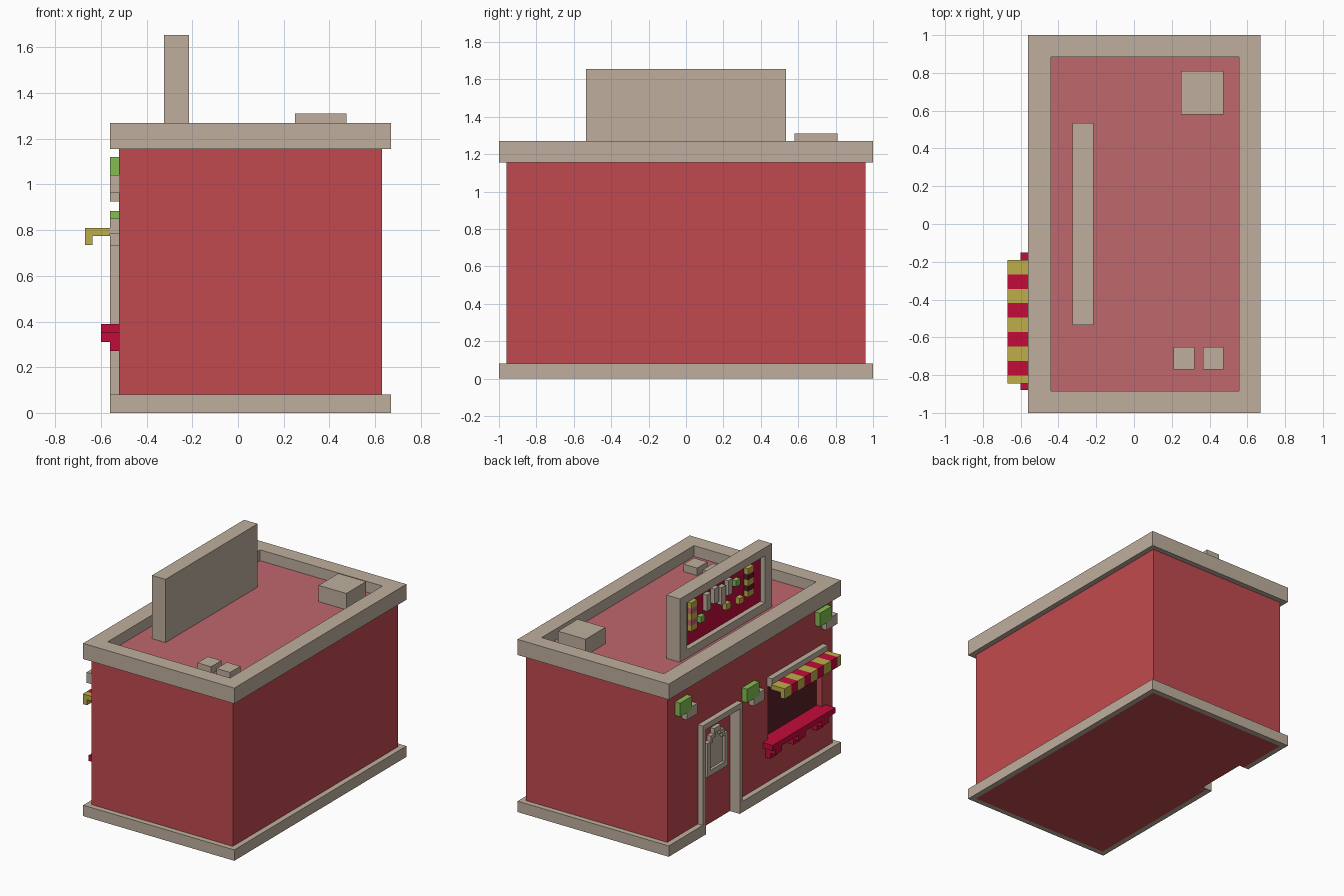
import bpy
import bmesh

cube = bpy.data.objects.get("Cube")
if cube:
    bpy.data.objects.remove(cube, do_unlink=True)


def material(name, rgb):
    """Flat material from 0-255 screen colour, stored as linear values."""
    lin = [((c / 255 + 0.055) / 1.055) ** 2.4 if c > 10 else c / 255 / 12.92 for c in rgb]
    m = bpy.data.materials.new(name)
    m.use_nodes = True
    m.diffuse_color = (*lin, 1)
    m.node_tree.nodes["Principled BSDF"].inputs["Base Color"].default_value = (*lin, 1)
    return m


STONE = material("stone", (191, 175, 158))
RED = material("wall_red", (193, 74, 78))
PINK = material("roof_pink", (191, 103, 108))
CRIMSON = material("crimson", (194, 12, 58))
YELLOW = material("mustard", (189, 174, 74))
GREEN = material("leaf_green", (132, 190, 82))
MAROON = material("dark_maroon", (88, 32, 38))

# Order of (first, second, depth) coordinates for each extrusion axis
AXES = {"x": lambda a, b, d: (d, a, b),
        "y": lambda a, b, d: (a, d, b),
        "z": lambda a, b, d: (a, b, d)}


def finish(name, bm, mat):
    bmesh.ops.recalc_face_normals(bm, faces=bm.faces)
    me = bpy.data.meshes.new(name)
    bm.to_mesh(me)
    bm.free()
    me.materials.append(mat)
    ob = bpy.data.objects.new(name, me)
    bpy.context.collection.objects.link(ob)
    return ob


def prism(name, pts, axis, d0, d1, mat):
    """Extrude a flat outline between two depths."""
    bm = bmesh.new()
    f = AXES[axis]
    lo = [bm.verts.new(f(a, b, d0)) for a, b in pts]
    hi = [bm.verts.new(f(a, b, d1)) for a, b in pts]
    bm.faces.new(lo)
    bm.faces.new(hi[::-1])
    for i in range(len(pts)):
        j = (i + 1) % len(pts)
        bm.faces.new((lo[i], lo[j], hi[j], hi[i]))
    return finish(name, bm, mat)


def rect(a0, a1, b0, b1):
    return [(a0, b0), (a1, b0), (a1, b1), (a0, b1)]


def box(name, x, y, z, mat):
    return prism(name, rect(*x, *y), "z", *z, mat)


def ring(name, outer, inner, axis, d0, d1, mat):
    """Frame between two matching outlines."""
    bm = bmesh.new()
    f = AXES[axis]
    loops = [[bm.verts.new(f(a, b, d)) for a, b in p]
             for p, d in ((outer, d0), (outer, d1), (inner, d1), (inner, d0))]
    n = len(outer)
    for k in range(4):
        p, q = loops[k], loops[(k + 1) % 4]
        for i in range(n):
            j = (i + 1) % n
            bm.faces.new((p[i], p[j], q[j], q[i]))
    return finish(name, bm, mat)


def cut(target, cutter):
    mod = target.modifiers.new("opening", "BOOLEAN")
    mod.operation = "DIFFERENCE"
    mod.solver = "EXACT"
    mod.object = cutter
    bpy.context.view_layer.objects.active = target
    bpy.ops.object.modifier_apply(modifier=mod.name)
    bpy.data.objects.remove(cutter, do_unlink=True)


# Main building with recessed doorway and window
walls = box("walls", (-0.52, 0.63), (-0.96, 0.96), (0, 1.17), RED)
cut(walls, box("door_cutter", (-0.7, -0.48), (0.17, 0.57), (-0.1, 0.77), RED))
cut(walls, box("window_cutter", (-0.7, -0.47), (-0.84, -0.21), (0.36, 0.785), RED))
box("window_pane", (-0.475, -0.468), (-0.84, -0.21), (0.36, 0.785), MAROON)

# Base course, open at the doorway
prism("base_course", [(-0.56, 0.59), (-0.56, 1), (0.67, 1), (0.67, -1), (-0.56, -1), (-0.56, 0.15),
                      (-0.52, 0.15), (-0.52, -0.96), (0.63, -0.96), (0.63, 0.96),
                      (-0.52, 0.96), (-0.52, 0.59)], "z", 0, 0.08, STONE)

# Cornice and flat roof
ring("cornice", rect(-0.56, 0.67, -1, 1), rect(-0.44, 0.555, -0.885, 0.885),
     "z", 1.155, 1.27, STONE)
box("roof", (-0.44, 0.555), (-0.885, 0.885), (1.16, 1.19), PINK)
box("roof_unit", (0.25, 0.475), (0.58, 0.81), (1.19, 1.31), STONE)
for i, x in enumerate((0.21, 0.365)):
    box(f"roof_vent_{i + 1}", (x, x + 0.11), (-0.77, -0.65), (1.19, 1.245), STONE)

# Door surround
prism("door_frame", [(0.605, 0), (0.605, 0.81), (0.145, 0.81), (0.145, 0),
                     (0.175, 0), (0.175, 0.77), (0.57, 0.77), (0.57, 0)],
      "x", -0.56, -0.48, STONE)


def stepped_arch(half, bottom, top, step):
    """Outline with two stair steps on each shoulder, centred on the door."""
    right = [(half, bottom), (half, top - 2 * step), (half - step, top - 2 * step),
             (half - step, top - step), (half - 2 * step, top - step), (half - 2 * step, top)]
    return [(0.36 + a, b) for a, b in right] + [(0.36 - a, b) for a, b in right[::-1]]


# Stepped door light
ring("door_light_frame", stepped_arch(0.12, 0.37, 0.70, 0.04),
     stepped_arch(0.085, 0.41, 0.665, 0.03), "x", -0.51, -0.48, STONE)
prism("door_light_panel", stepped_arch(0.085, 0.41, 0.665, 0.03), "x", -0.49, -0.48, STONE)

# Window head, sill and brackets
box("window_head", (-0.56, -0.51), (-0.85, -0.2), (0.785, 0.85), STONE)
box("window_sill", (-0.60, -0.47), (-0.88, -0.15), (0.35, 0.39), CRIMSON)
for i, y in enumerate((-0.22, -0.49, -0.76)):
    prism(f"sill_bracket_{i + 1}", [(-0.52, 0.27), (-0.56, 0.27), (-0.56, 0.31),
                                    (-0.60, 0.31), (-0.60, 0.35), (-0.52, 0.35)],
          "y", y - 0.04, y + 0.04, CRIMSON)

# Striped awning
awning = [(-0.56, 0.81), (-0.67, 0.81), (-0.67, 0.735), (-0.637, 0.735),
          (-0.637, 0.775), (-0.56, 0.775)]
for i in range(9):
    y = -0.19 - i * 0.0765
    prism(f"awning_stripe_{i + 1}", awning, "y", max(y - 0.0765, -0.845), y,
          CRIMSON if i % 2 else YELLOW)

# Mossy blocks on the facade: left edge, top height
for i, (y, t) in enumerate(((0.87, 1.08), (0.09, 0.885), (-0.755, 1.12))):
    box(f"moss_{i + 1}", (-0.561, -0.52), (y - 0.14, y), (t - 0.1, t), GREEN)
    box(f"facade_stone_{i + 1}", (-0.56, -0.52), (y - 0.205, y - 0.08),
        (t - 0.155, t - 0.078), STONE)

# Roof sign board with recessed panel
box("sign_back", (-0.28, -0.215), (-0.535, 0.535), (1.19, 1.655), STONE)
ring("sign_frame", rect(-0.535, 0.535, 1.19, 1.655), rect(-0.455, 0.455, 1.25, 1.595),
     "x", -0.325, -0.28, STONE)
box("sign_panel", (-0.287, -0.28), (-0.455, 0.455), (1.25, 1.595), CRIMSON)

# Banded poles on the sign
for side, y, second in (("left", 0.36, PINK), ("right", -0.30, MAROON)):
    for k in range(5):
        z = 1.36 + k * 0.042
        box(f"sign_pole_{side}_{k + 1}", (-0.32, -0.287), (y - 0.035, y + 0.035),
            (z, z + 0.042), second if k % 2 else YELLOW)

# Plain decorative blocks on the sign
for i, (y, z, h) in enumerate(((0.19, 1.44, 0.12), (0.10, 1.46, 0.11),
                               (0.02, 1.42, 0.13), (-0.06, 1.46, 0.11))):
    box(f"sign_block_{i + 1}", (-0.32, -0.287), (y - 0.025, y + 0.025), (z, z + h), STONE)
for i, (y, z, m) in enumerate(((0.26, 1.38, GREEN), (-0.15, 1.49, GREEN), (-0.19, 1.345, YELLOW),
                               (-0.04, 1.36, YELLOW))):
    box(f"sign_bead_{i + 1}", (-0.32, -0.287), (y - 0.025, y + 0.025), (z, z + 0.045), m)
